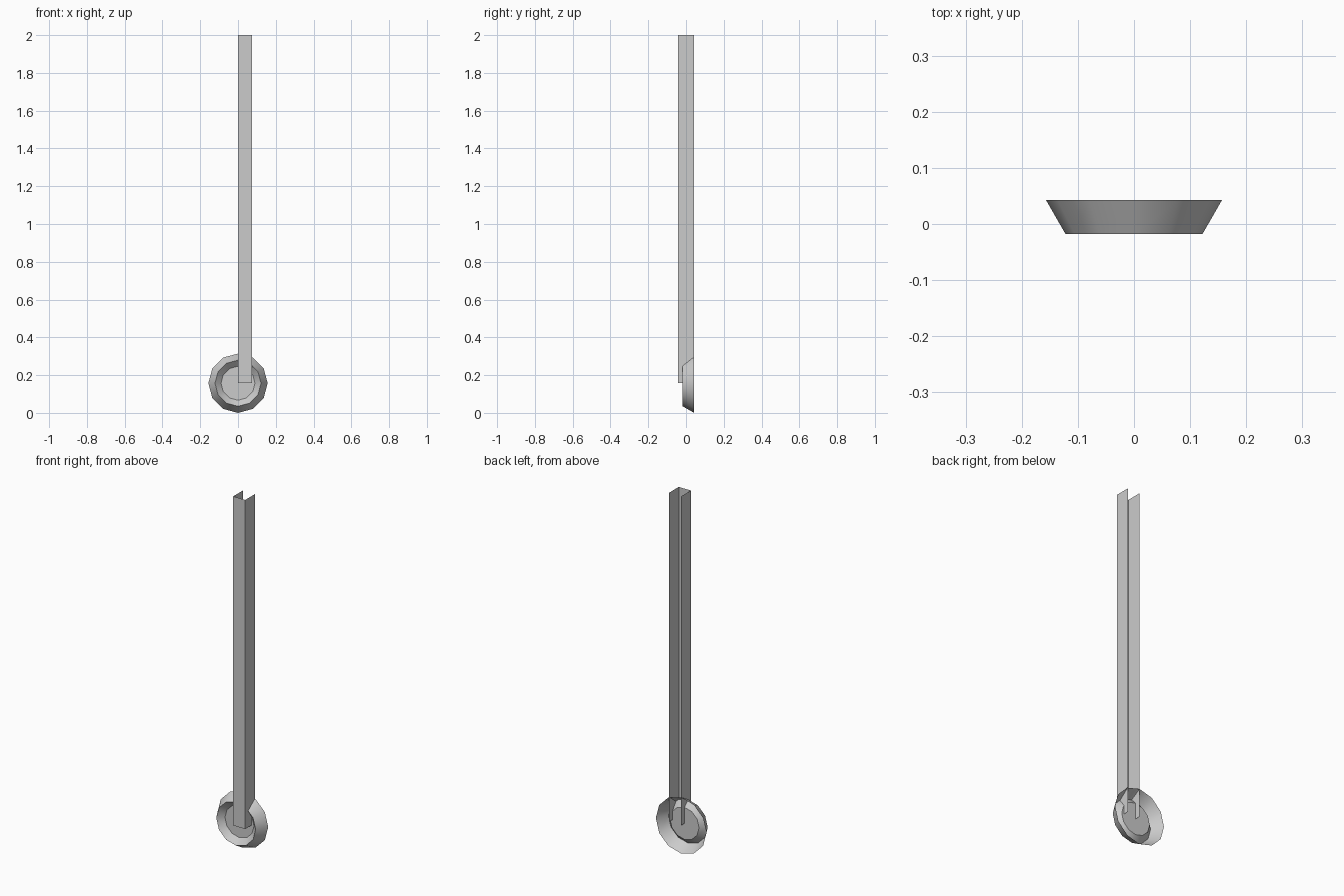
import bpy, bmesh
from math import cos, sin, pi, radians

if "Cube" in bpy.data.objects:
    bpy.data.objects.remove(bpy.data.objects["Cube"])

SIDES = 12
R = 0.157          # rim radius, also the height of the dish centre
HALF = 0.043       # half depth of the model


def make_object(name, bm):
    bmesh.ops.recalc_face_normals(bm, faces=bm.faces)
    mesh = bpy.data.meshes.new(name)
    bm.to_mesh(mesh)
    bm.free()
    obj = bpy.data.objects.new(name, mesh)
    bpy.context.collection.objects.link(obj)
    return obj


# Post: open thin-sheet U channel, open towards the back
bm = bmesh.new()
profile = [(0, HALF), (0, -HALF), (0.075, -HALF), (0.075, HALF)]
low = [bm.verts.new((x, y, R)) for x, y in profile]
high = [bm.verts.new((x, y, 2.0)) for x, y in profile]
for i in range(3):
    bm.faces.new((low[i], low[i + 1], high[i + 1], high[i]))
make_object("channel_post", bm)

# Dish: flared outer wall, front lip, sloped recess and a flat disc
bm = bmesh.new()
rings = []
for r, y in [(R, HALF), (0.122, -0.018), (0.09, 0.013)]:
    rings.append([bm.verts.new((r * cos(2 * pi * i / SIDES), y,
                                R + r * sin(2 * pi * i / SIDES)))
                  for i in range(SIDES)])
for a, b in zip(rings, rings[1:]):
    for i in range(SIDES):
        j = (i + 1) % SIDES
        bm.faces.new((a[i], a[j], b[j], b[i]))
bm.faces.new(rings[-1])
dish = make_object("base_dish", bm)
bpy.context.view_layer.objects.active = dish
dish.select_set(True)
bpy.ops.object.shade_smooth_by_angle(angle=radians(35))
